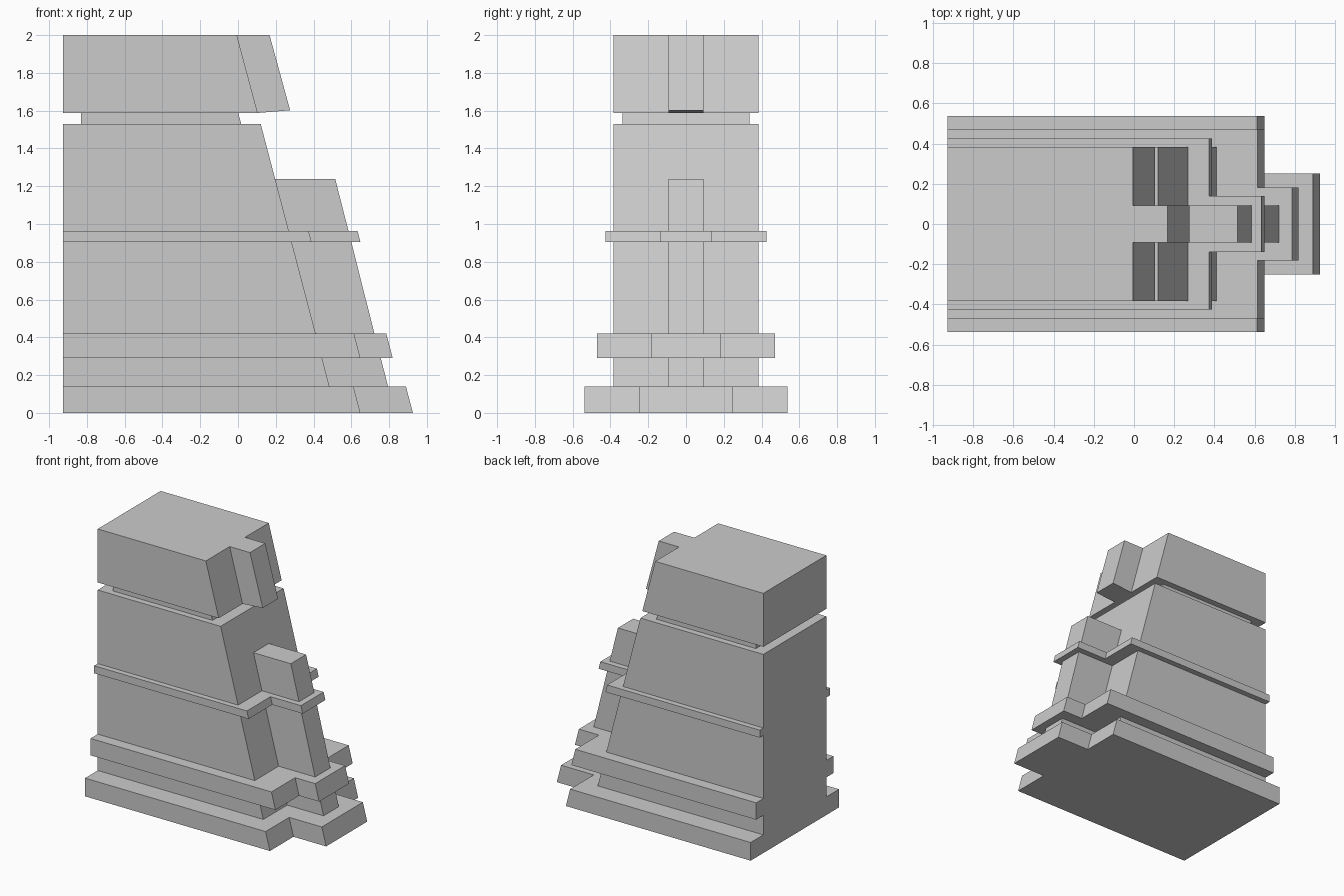
import bpy, bmesh

if "Cube" in bpy.data.objects:
    bpy.data.objects.remove(bpy.data.objects["Cube"])

BACK = -0.927


def level(z, half, front, rib=0.093, rib_front=None, back=BACK, lift=0.0):
    """T-shaped outline: main rectangle plus a central rib at the front."""
    rf = front if rib_front is None else rib_front
    side = [(back, -half, z), (front, -half, z), (front, -rib, z), (rf, -rib, z + lift)]
    return side + [(x, -y, h) for x, y, h in reversed(side)]


def loft(name, levels, bottom=False, top=False):
    """Skin successive outlines into flat-faced walls and ledges."""
    bm = bmesh.new()
    loops = [[bm.verts.new(p) for p in lv] for lv in levels]
    for a, b in zip(loops, loops[1:]):
        for i in range(8):
            j = (i + 1) % 8
            face = bm.faces.new((a[i], a[j], b[j], b[i]))
            if face.calc_area() < 1e-6:
                bm.faces.remove(face)
    if bottom:
        bm.faces.new(loops[0][::-1])
    if top:
        bm.faces.new(loops[-1])
    bmesh.ops.remove_doubles(bm, verts=bm.verts[:], dist=1e-5)
    mesh = bpy.data.meshes.new(name)
    bm.to_mesh(mesh)
    bm.free()
    obj = bpy.data.objects.new(name, mesh)
    bpy.context.collection.objects.link(obj)
    return obj


W = 0.383  # half width of the shaft and cap

# Wide plinth, recess and lower moulding
loft("stepped_base", [
    level(0.00, 0.537, 0.648, 0.25, 0.926),
    level(0.14, 0.537, 0.611, 0.25, 0.889),
    level(0.14, W, 0.484, 0.093, 0.794),
    level(0.29, W, 0.445, 0.093, 0.756),
    level(0.29, 0.47, 0.648, 0.182, 0.819),
    level(0.42, 0.47, 0.614, 0.182, 0.785),
    level(0.42, W, 0.411, 0.093, 0.722),
], bottom=True)

# Sloped shaft with front rib and a thin moulding
loft("sloped_shaft", [
    level(0.42, W, 0.411, 0.093, 0.722),
    level(0.905, W, 0.284, 0.093, 0.600),
    level(0.905, 0.426, 0.389, 0.138, 0.648),
    level(0.963, 0.426, 0.374, 0.138, 0.633),
    level(0.963, W, 0.269, 0.093, 0.585),
    level(1.237, W, 0.197, 0.093, 0.515),
    level(1.237, W, 0.197),
    level(1.53, W, 0.120),
    level(1.53, 0.335, 0.017, back=-0.83),
])

# Recessed neck and overhanging cap with its own rib
loft("neck_and_cap", [
    level(1.53, 0.335, 0.017, back=-0.83),
    level(1.588, 0.335, 0.001, back=-0.83),
    level(1.588, W, 0.104),
    level(1.588, W, 0.104, 0.093, 0.276, lift=0.014),
    level(2.00, W, -0.006, 0.093, 0.167),
], top=True)
